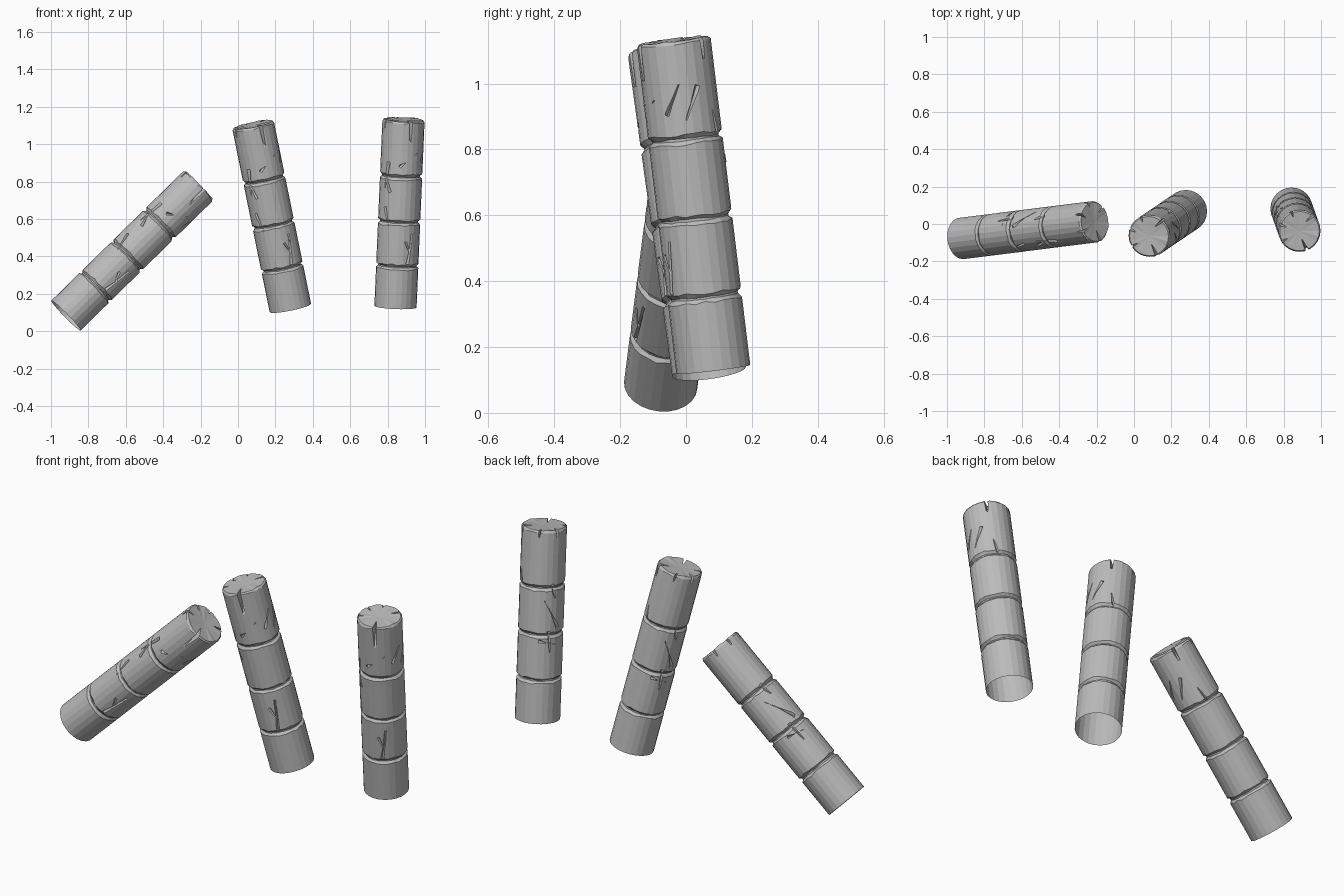
import bpy, bmesh, math, random
from mathutils import Vector, Matrix

random.seed(4)
SIDES, RADIUS = 24, 0.112

if "Cube" in bpy.data.objects:
    bpy.data.objects.remove(bpy.data.objects["Cube"], do_unlink=True)

stone = bpy.data.materials.new("grey stone")
stone.use_nodes = True
stone.diffuse_color = (0.5, 0.5, 0.5, 1)
stone.node_tree.nodes["Principled BSDF"].inputs["Base Color"].default_value = (0.5, 0.5, 0.5, 1)


def link(name, bm):
    mesh = bpy.data.meshes.new(name)
    bmesh.ops.recalc_face_normals(bm, faces=bm.faces)
    bm.to_mesh(mesh)
    bm.free()
    obj = bpy.data.objects.new(name, mesh)
    bpy.context.collection.objects.link(obj)
    return obj


def on_wall(degrees, z, r=RADIUS):
    a = math.radians(degrees)
    return Vector((r * math.cos(a), r * math.sin(a), z))


def column():
    # Four drums separated by worn V grooves, with a chamfered top rim
    profile = [(0, RADIUS, 0)]
    for z in (0.222, 0.458, 0.702):
        profile += [(z - 0.014, RADIUS, 0.004), (z - 0.003, RADIUS - 0.011, 0.002),
                    (z + 0.003, RADIUS - 0.011, 0.002), (z + 0.014, RADIUS, 0.004)]
    profile += [(0.99, RADIUS, 0.003), (1.0, RADIUS - 0.007, 0.002)]
    bm = bmesh.new()
    rings = [[bm.verts.new(on_wall(360 * i / SIDES, z + random.uniform(-j, j), r))
              for i in range(SIDES)] for z, r, j in profile]
    for low, high in zip(rings, rings[1:]):
        for i in range(SIDES):
            k = (i + 1) % SIDES
            bm.faces.new((low[i], low[k], high[k], high[i]))
    bm.faces.new(rings[0][::-1])
    centre = bm.verts.new((0, 0, 0.995))
    for i in range(SIDES):
        bm.faces.new((rings[-1][i], rings[-1][(i + 1) % SIDES], centre))
    return link("column", bm)


def spindle(bm, start, end, width, depth):
    # Diamond-section splinter, used to cut one crack
    along = end - start
    mid = (start + end) / 2
    out = Vector((mid.x, mid.y, 0)).normalized()
    side = along.cross(out).normalized()
    out = side.cross(along).normalized()
    m = Matrix((side * width, out * depth, along / 2)).transposed().to_4x4()
    m.translation = mid
    ball = bmesh.ops.create_cone(bm, cap_ends=True, segments=4, radius1=1, radius2=0.25, depth=2)
    bmesh.ops.transform(bm, matrix=m, verts=ball["verts"])


def notch(bm, degrees, drop, width, reach):
    # Wedge split running inward across the top and down the wall
    a = math.radians(degrees)
    out = Vector((math.cos(a), math.sin(a), 0))
    side = Vector((-out.y, out.x, 0))
    tip = out * (RADIUS - reach) + side * random.uniform(-0.015, 0.015)
    outer = out * (RADIUS + 0.02)
    top, low = Vector((0, 0, 1.03)), Vector((0, 0, 1 - drop))
    pts = [tip + top, outer + side * width + top, outer - side * width + top,
           out * (RADIUS - 0.02) + Vector((0, 0, 0.975)),
           outer + side * width * 0.4 + low, outer - side * width * 0.4 + low]
    bmesh.ops.convex_hull(bm, input=[bm.verts.new(p) for p in pts])


# Splits: angle, drop, half width, reach
SPLITS = [(-68, 0.15, 0.014, 0.085), (48, 0.09, 0.013, 0.075), (112, 0.05, 0.01, 0.05),
          (160, 0.05, 0.013, 0.07), (-150, 0.06, 0.011, 0.065)]
# Cracks: start angle, start height, end angle, end height, half width
CRACKS = [(-62, 0.24, -50, 0.37, 0.009), (-70, 0.36, -54, 0.29, 0.007),
          (-50, 0.40, -58, 0.31, 0.006), (-95, 0.76, -45, 0.83, 0.01),
          (-25, 0.78, 0, 0.87, 0.008), (30, 0.86, 5, 0.76, 0.009),
          (-128, 0.78, -138, 0.64, 0.011), (-120, 0.62, -135, 0.70, 0.009),
          (172, 0.49, 132, 0.64, 0.013), (150, 0.72, 160, 0.65, 0.014),
          (120, 0.43, 165, 0.41, 0.009), (145, 0.48, 150, 0.37, 0.011),
          (-135, 0.54, -120, 0.44, 0.008), (62, 0.70, 55, 0.78, 0.008)]

# Carve splits and cracks one at a time so that crossing cuts stay clean
pillar = column()
cutters = []
for split in SPLITS:
    bm = bmesh.new()
    notch(bm, *split)
    cutters.append(link("split_cutter", bm))
for a0, z0, a1, z1, w in CRACKS:
    bm = bmesh.new()
    spindle(bm, on_wall(a0, z0), on_wall(a1, z1), w, 0.012)
    cutters.append(link("crack_cutter", bm))
for cutter in cutters:
    cutter.hide_render = True
    mod = pillar.modifiers.new("carve", 'BOOLEAN')
    mod.object, mod.operation, mod.solver = cutter, 'DIFFERENCE', 'EXACT'

bpy.context.view_layer.update()
carved = bpy.data.meshes.new_from_object(pillar.evaluated_get(bpy.context.evaluated_depsgraph_get()))
for helper in cutters + [pillar]:
    bpy.data.objects.remove(helper, do_unlink=True)

# The shaft is open underneath
bm = bmesh.new()
bm.from_mesh(carved)
base = [f for f in bm.faces if all(v.co.z < 0.001 for v in f.verts)]
bmesh.ops.delete(bm, geom=base, context='FACES')
bm.to_mesh(carved)
bm.free()
carved.name = "cracked_column"
carved.materials.clear()
carved.materials.append(stone)
carved.shade_flat()

# Three leaning copies, each placed by its base centre and top centre
PLACES = {"right_pillar": ((-0.92, -0.077, 0.084), (-0.21, 0.012, 0.78)),
          "middle_pillar": ((0.28, 0.07, 0.125), (0.08, -0.065, 1.105)),
          "left_pillar": ((0.842, 0.083, 0.132), (0.885, -0.038, 1.132))}
for name, (bottom, top) in PLACES.items():
    axis = Vector(top) - Vector(bottom)
    obj = bpy.data.objects.new(name, carved)
    obj.matrix_world = (Matrix.Translation(bottom)
                        @ Vector((0, 0, 1)).rotation_difference(axis).to_matrix().to_4x4()
                        @ Matrix.Scale(axis.length, 4))
    bpy.context.collection.objects.link(obj)
